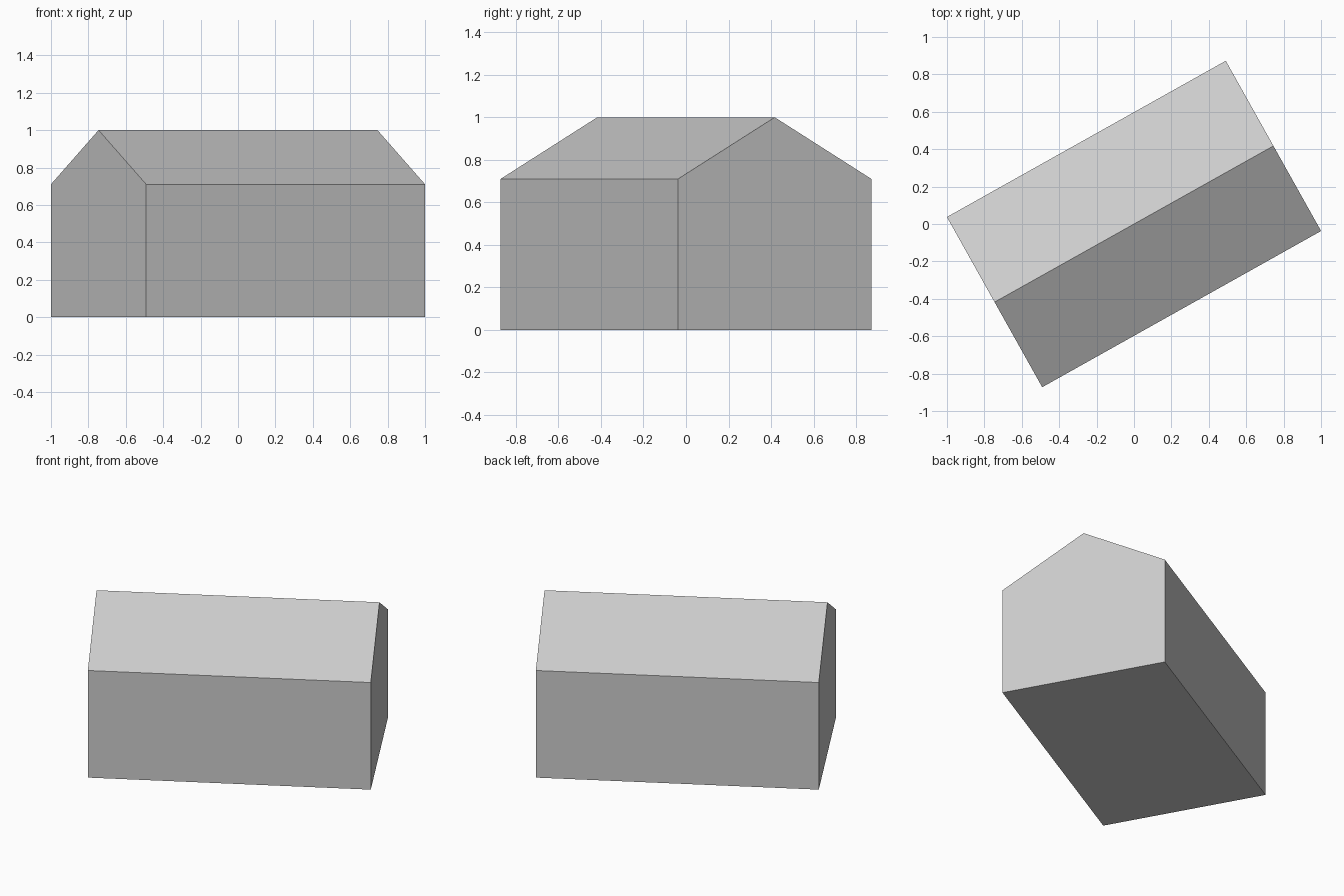
import bpy, bmesh, math
from mathutils import Matrix, Vector

cube = bpy.data.objects.get("Cube")
if cube:
    bpy.data.objects.remove(cube, do_unlink=True)

LENGTH, WIDTH, EAVE, RIDGE = 1.709, 1.043, 0.71, 1.0
TURN = math.radians(29.25)

# Plain grey for the whole building
grey = bpy.data.materials.new("light grey")
grey.use_nodes = True
colour = (0.6, 0.6, 0.6, 1)
grey.diffuse_color = colour
grey.node_tree.nodes["Principled BSDF"].inputs["Base Color"].default_value = colour

# Gable profile, extruded along the ridge
half = WIDTH / 2
profile = [(-half, 0), (half, 0), (half, EAVE), (0, RIDGE), (-half, EAVE)]
bm = bmesh.new()
gable = bm.faces.new([bm.verts.new((-LENGTH / 2, y, z)) for y, z in profile])
ext = bmesh.ops.extrude_face_region(bm, geom=[gable], use_keep_orig=True)
far_end = [v for v in ext["geom"] if isinstance(v, bmesh.types.BMVert)]
bmesh.ops.translate(bm, verts=far_end, vec=Vector((LENGTH, 0, 0)))
bmesh.ops.recalc_face_normals(bm, faces=bm.faces)

# Turn the building on its plot
bm.transform(Matrix.Rotation(TURN, 4, "Z"))

mesh = bpy.data.meshes.new("gabled_building")
bm.to_mesh(mesh)
bm.free()
mesh.materials.append(grey)
building = bpy.data.objects.new("gabled_building", mesh)
bpy.context.collection.objects.link(building)
